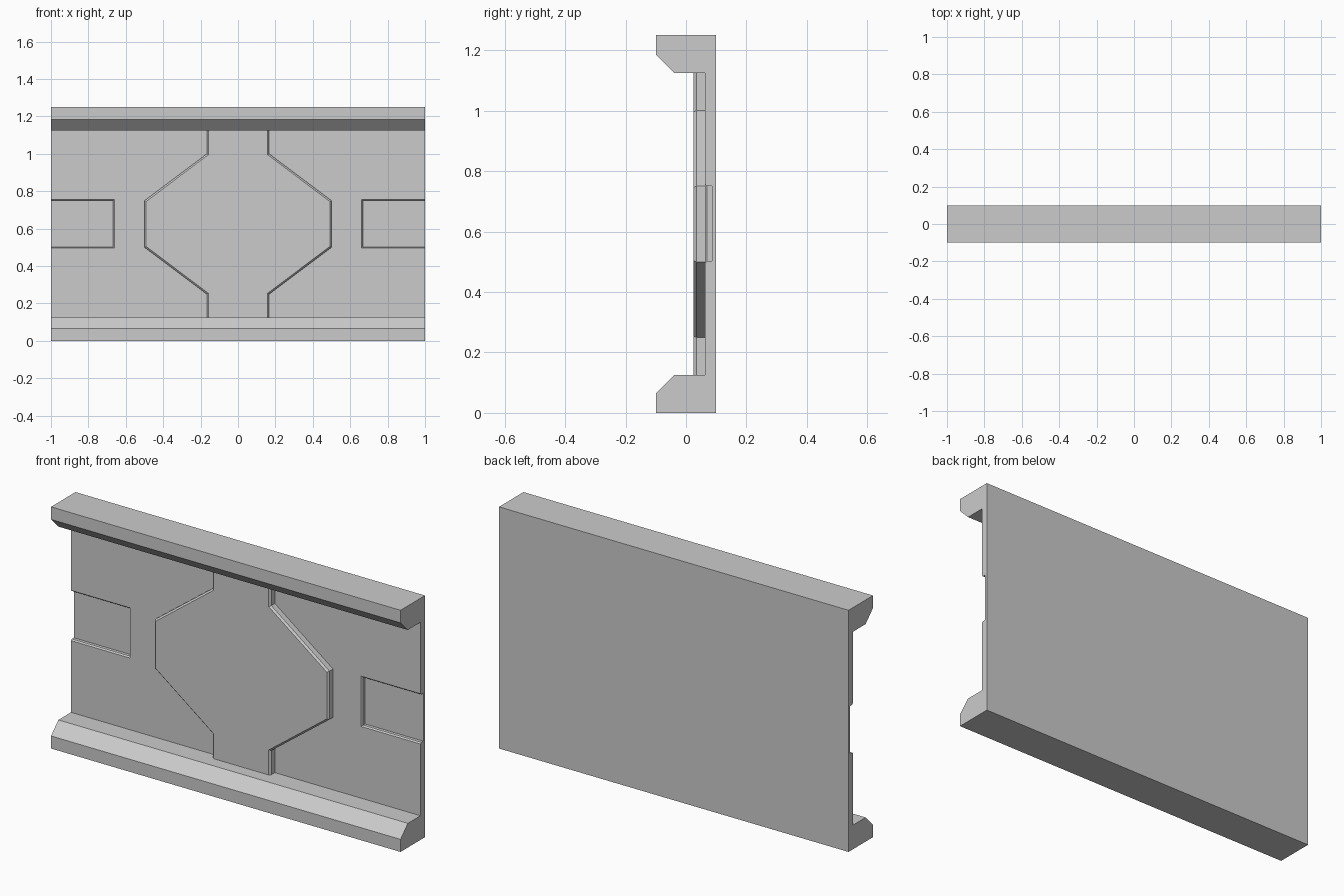
import bpy, bmesh

if "Cube" in bpy.data.objects:
    bpy.data.objects.remove(bpy.data.objects["Cube"])

H = 1.25       # panel height
FACE = 0.063   # y of the main recessed wall surface


def loft(name, loops):
    """Closed solid through a stack of equal-length point loops."""
    bm = bmesh.new()
    rings = [[bm.verts.new(p) for p in loop] for loop in loops]
    n = len(rings[0])
    for a, b in zip(rings, rings[1:]):
        for i in range(n):
            j = (i + 1) % n
            bm.faces.new((a[i], a[j], b[j], b[i]))
    bm.faces.new(rings[0])
    bm.faces.new(rings[-1])
    bmesh.ops.recalc_face_normals(bm, faces=bm.faces)
    mesh = bpy.data.meshes.new(name)
    bm.to_mesh(mesh)
    bm.free()
    obj = bpy.data.objects.new(name, mesh)
    bpy.context.collection.objects.link(obj)
    return obj


# Wall body: channel profile with chamfered bottom and top rails
low = [(-0.1, 0), (-0.1, 0.065), (-0.04, 0.125), (FACE, 0.125)]
profile = [(0.1, 0)] + low + [(y, H - z) for y, z in reversed(low)] + [(0.1, H)]
wall = loft("wall_panel", [[(x, y, z) for y, z in profile] for x in (-1, 1)])

# Side pockets with a chamfered rim, open at both ends of the wall
for side in (-1, 1):
    loops = []
    for y, grow in ((0.086, 0), (0.070, 0), (FACE, 0.006), (0.056, 0.012)):
        x0, x1, z0, z1 = 0.667 - grow, 1.1, 0.502 - grow, 0.75 + grow
        loops.append([(side * x, y, z) for x, z in
                      ((x0, z0), (x1, z0), (x1, z1), (x0, z1))])
    cutter = loft("pocket_cutter", loops)
    cutter.hide_render = True
    mod = wall.modifiers.new("pocket", "BOOLEAN")
    mod.operation = "DIFFERENCE"
    mod.solver = "EXACT"
    mod.object = cutter
    bpy.context.view_layer.objects.active = wall
    bpy.ops.object.modifier_apply(modifier=mod.name)
    bpy.data.objects.remove(cutter)

# Raised centre plate: octagon with stems running into the rails
half = [(0.167, 0.12), (0.167, 0.25), (0.5, 0.5),
        (0.5, 0.75), (0.167, 1.0), (0.167, 1.13)]
outline = half + [(-x, z) for x, z in reversed(half)]
plate = loft("centre_plate", [[(x, y, z) for x, z in outline] for y in (0.025, 0.07)])

# Small chamfer around the plate's front edge
bm = bmesh.new()
bm.from_mesh(plate.data)
rim = [e for e in bm.edges if all(v.co.y < 0.03 for v in e.verts)
       and abs(e.verts[0].co.x + e.verts[1].co.x) > 0.01]
bmesh.ops.bevel(bm, geom=rim, offset=0.009, segments=1, affect="EDGES")
bm.to_mesh(plate.data)
bm.free()
